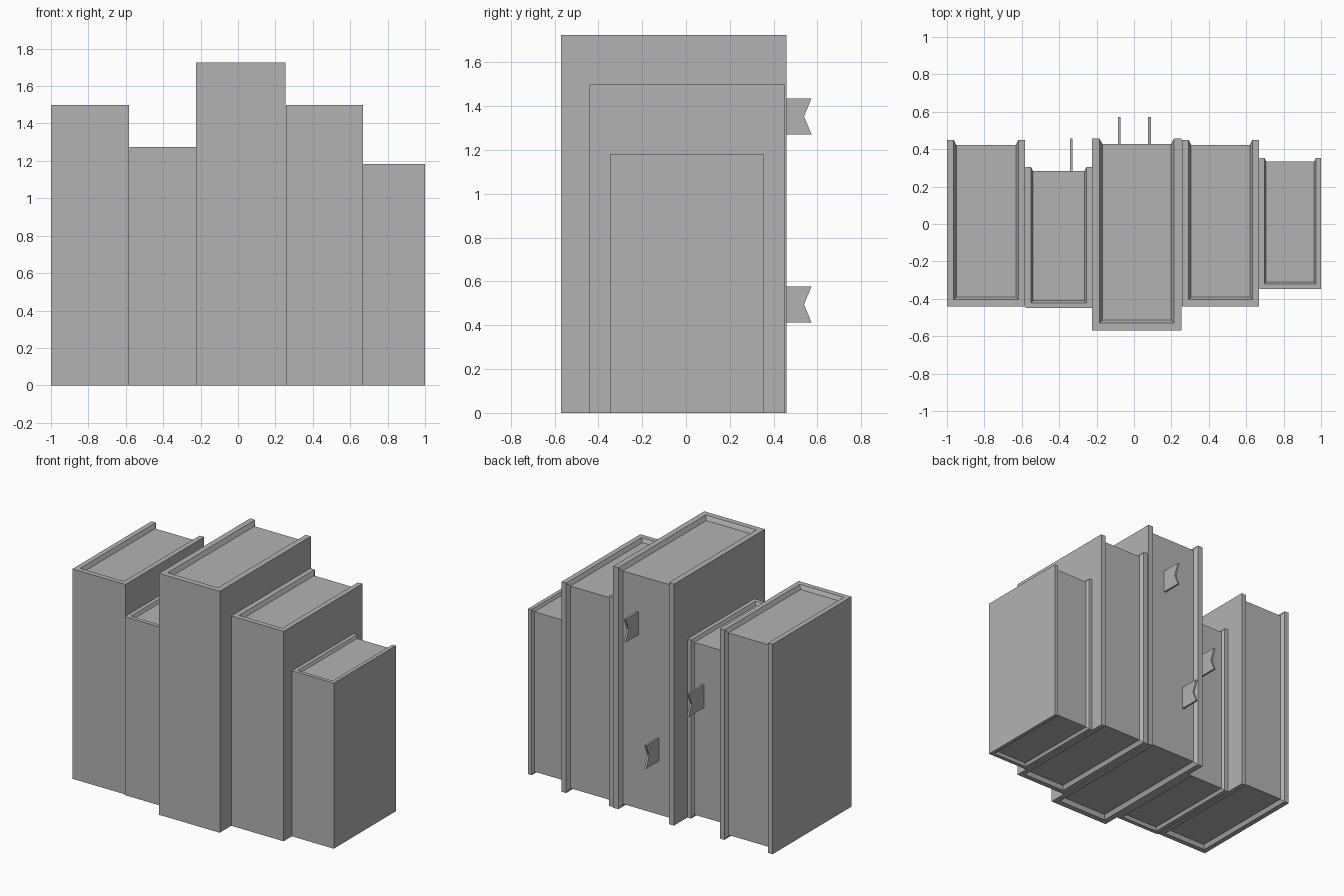
import bpy
import bmesh

cube = bpy.data.objects.get("Cube")
if cube:
    bpy.data.objects.remove(cube, do_unlink=True)

grey = bpy.data.materials.new("plain grey")
grey.use_nodes = True
colour = (0.45, 0.45, 0.45, 1)
grey.diffuse_color = colour
grey.node_tree.nodes["Principled BSDF"].inputs["Base Color"].default_value = colour


def finish(name, bm):
    bmesh.ops.recalc_face_normals(bm, faces=bm.faces)
    mesh = bpy.data.meshes.new(name)
    bm.to_mesh(mesh)
    bm.free()
    mesh.materials.append(grey)
    obj = bpy.data.objects.new(name, mesh)
    bpy.context.collection.objects.link(obj)
    return obj


def cover(name, x0, x1, y0, y1, h, t, d):
    """U-shaped cover whose inner rim is chamfered down to the pages."""
    bm = bmesh.new()

    def ring(inset, back, z):
        a, b, f = x0 + inset, x1 - inset, y0 + inset
        return [bm.verts.new((x, y, z)) for x, y in
                ((a, back), (a, f), (b, f), (b, back))]

    rim = t * 0.72
    rings = [ring(t, y1 - d, d), ring(rim, y1, 0), ring(0, y1, 0),
             ring(0, y1, h), ring(rim, y1, h), ring(t, y1 - d, h - d)]
    for i, low in enumerate(rings):
        high = rings[(i + 1) % len(rings)]
        for k in range(3):
            bm.faces.new((low[k], low[k + 1], high[k + 1], high[k]))
    # Flat and chamfered strips along the two free edges
    for k in (0, 3):
        bm.faces.new([rings[i][k] for i in (1, 2, 3, 4)])
        bm.faces.new([rings[i][k] for i in (0, 1, 4, 5)])
    return finish(name, bm)


def block(name, x0, x1, y0, y1, z0, z1):
    bm = bmesh.new()
    bmesh.ops.create_cube(bm, size=1)
    for v in bm.verts:
        v.co = (x1 if v.co.x > 0 else x0,
                y1 if v.co.y > 0 else y0,
                z1 if v.co.z > 0 else z0)
    return finish(name, bm)


def ribbon(name, x, y0, y1, z, half=0.082, notch=0.034, thick=0.014):
    """Thin bookmark with a swallowtail end."""
    bm = bmesh.new()
    outline = ((y0, z - half), (y1, z - half), (y1 - notch, z),
               (y1, z + half), (y0, z + half))
    face = bm.faces.new([bm.verts.new((x - thick / 2, y, w)) for y, w in outline])
    new = bmesh.ops.extrude_face_region(bm, geom=[face])["geom"]
    bmesh.ops.translate(bm, vec=(thick, 0, 0),
                        verts=[v for v in new if isinstance(v, bmesh.types.BMVert)])
    return finish(name, bm)


# Books: x range, y range, height, board thickness, page recess
books = {
    "far_right_book": (-1.0, -0.582, -0.44, 0.45, 1.5, 0.05, 0.028),
    "right_book": (-0.58, -0.225, -0.45, 0.305, 1.275, 0.04, 0.022),
    "tall_book": (-0.225, 0.255, -0.57, 0.458, 1.725, 0.056, 0.03),
    "left_book": (0.256, 0.669, -0.44, 0.45, 1.5, 0.05, 0.028),
    "far_left_book": (0.67, 1.0, -0.347, 0.354, 1.183, 0.037, 0.02),
}
for name, (x0, x1, y0, y1, h, t, d) in books.items():
    cover(name + "_cover", x0, x1, y0, y1, h, t, d)
    block(name + "_pages", x0 + t, x1 - t, y0 + t, y1 - d, d, h - d)

# Bookmarks
ribbon("upper_bookmark", 0.083, 0.4, 0.573, 1.354)
ribbon("lower_bookmark", -0.079, 0.4, 0.573, 0.495)
ribbon("right_bookmark", -0.335, 0.26, 0.458, 0.89)
